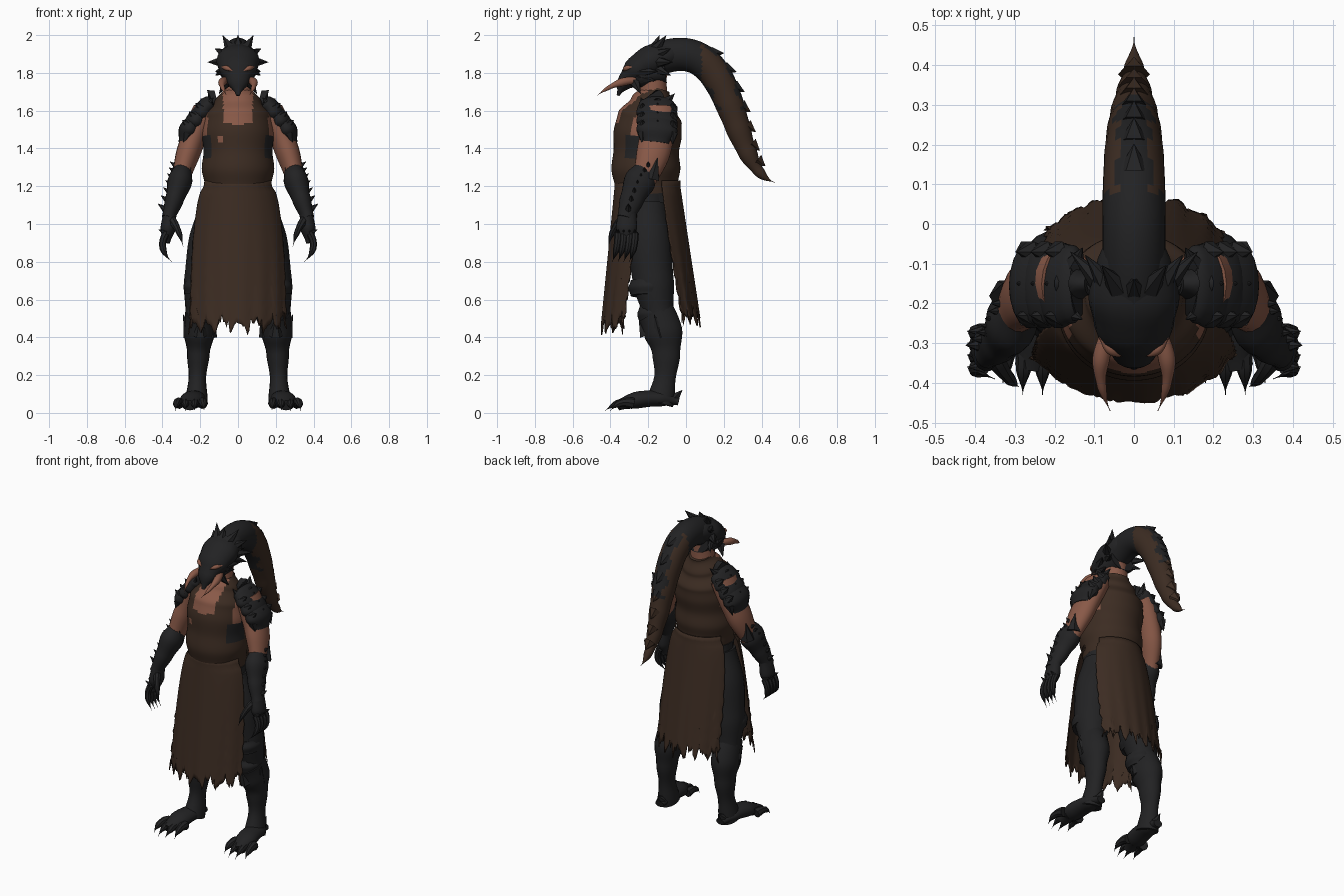
import bpy, bmesh, math, random
from mathutils import Vector

random.seed(4)
if "Cube" in bpy.data.objects:
    bpy.data.objects.remove(bpy.data.objects["Cube"])


def material(name, red, green, blue):
    mat = bpy.data.materials.new(name)
    mat.use_nodes = True
    mat.diffuse_color = (red, green, blue, 1)
    shader = mat.node_tree.nodes["Principled BSDF"]
    shader.inputs["Base Color"].default_value = mat.diffuse_color
    return mat


MATERIALS = [material("charcoal armour", .016, .016, .017),
             material("brown leather", .045, .025, .016),
             material("tan skin", .25, .1, .064)]
BLACK, BROWN, SKIN = range(len(MATERIALS))


def bezier(controls, t):
    """Point on a curve with any number of control points."""
    points = [Vector(c) for c in controls]
    while len(points) > 1:
        points = [a.lerp(b, t) for a, b in zip(points, points[1:])]
    return points[0]


def profile(values, t):
    """Smoothly blended value from an evenly spaced list."""
    place = t * (len(values) - 1)
    index = min(int(place), len(values) - 2)
    blend = place - index
    blend = blend * blend * (3 - 2 * blend)
    return values[index] * (1 - blend) + values[index + 1] * blend


def tube(bm, controls, radii, flat=1, sides=18, steps=20, color=BLACK):
    """Elliptical tube along a curve; flat scales its depth."""
    rings = []
    for i in range(steps + 1):
        t = i / steps
        center = bezier(controls, t)
        ahead, behind = min(t + .01, 1), max(t - .01, 0)
        tangent = (bezier(controls, ahead) - bezier(controls, behind)).normalized()
        guide = Vector((0, 1, 0)) if abs(tangent.x) > .9 else Vector((1, 0, 0))
        across = (guide - tangent * guide.dot(tangent)).normalized()
        deep = tangent.cross(across) * flat
        radius = max(profile(radii, t), .001)
        angles = [math.tau * k / sides for k in range(sides)]
        rings.append([bm.verts.new(center + radius * (across * math.cos(a) + deep * math.sin(a)))
                      for a in angles])
    faces = [bm.faces.new(rings[0][::-1]), bm.faces.new(rings[-1])]
    for low, high in zip(rings, rings[1:]):
        for k in range(sides):
            faces.append(bm.faces.new((low[k - 1], low[k], high[k], high[k - 1])))
    for face in faces:
        face.material_index = color


def spike(bm, base, tip, radius):
    tube(bm, [base, tip], [radius, 0], sides=6, steps=2)


def finish(name, bm, mirror=False, rule=None, thickness=0):
    bmesh.ops.recalc_face_normals(bm, faces=bm.faces)
    if rule:
        for face in bm.faces:
            face.material_index = rule(face.calc_center_median())
    mesh = bpy.data.meshes.new(name)
    bm.to_mesh(mesh)
    bm.free()
    for mat in MATERIALS:
        mesh.materials.append(mat)
    ob = bpy.data.objects.new(name, mesh)
    bpy.context.collection.objects.link(ob)
    bpy.ops.object.select_all(action="DESELECT")
    ob.select_set(True)
    bpy.context.view_layer.objects.active = ob
    bpy.ops.object.shade_smooth_by_angle(angle=math.radians(40))
    if thickness:
        ob.modifiers.new("Thickness", "SOLIDIFY").thickness = thickness
    if mirror:
        ob.modifiers.new("Mirror", "MIRROR").use_axis[0] = True


def part(name, controls, radii, mirror=False, rule=None, **options):
    bm = bmesh.new()
    tube(bm, controls, radii, **options)
    finish(name, bm, mirror, rule)


# Torso with apron bib, bare neckline, shoulder skin and dark side panels
def torso_color(c):
    side, front = abs(c.x), c.y < -.2
    neckline = front and c.z > 1.53 and side < .08
    hole = front and abs(c.x + .09) < .018 and abs(c.z - 1.45) < .02
    if neckline or hole:
        return SKIN
    if c.z < 1.16 or front and side > .14 and 1.35 < c.z < 1.47 and c.y > -.35:
        return BLACK
    return SKIN if side > .16 and c.z > 1.42 else BROWN


part("torso", [(0, -.2, 1.1), (0, -.24, 1.45), (0, -.15, 1.72)],
     [.17, .175, .192, .182, .19, .18, .125, .07], rule=torso_color,
     flat=.95, sides=72, steps=60)
part("neck", [(0, -.18, 1.6), (0, -.17, 1.8)], [.08, .07], color=SKIN)
part("hips", [(0, -.2, .86), (0, -.2, 1.16)], [.1, .19, .18], flat=.7)


# Ragged apron skirt panels, open at the sides
def skirt(name, facing, spread, depth, flare, hem):
    bm = bmesh.new()
    cols, rows, grid = 72, 26, []
    for i in range(cols + 1):
        across = 2 * i / cols - 1
        bottom = hem + .02 * random.random() + .06 * abs(math.sin(i * .3))
        bottom += random.choice((0, 0, 0, .04))
        column = []
        for j in range(rows + 1):
            z = 1.23 + (bottom - 1.23) * j / rows
            drop = max(0, 1.2 - z) / .7
            angle = across * (spread - .28 * drop + .03 * drop * math.sin(j * 2))
            fold = 1 + .008 * drop * math.sin(across * 19)
            width = .184 + .115 * math.sqrt(drop)
            column.append(bm.verts.new((
                width * math.sin(angle) * fold,
                facing * (depth + flare * drop) * math.cos(angle) * fold - .2, z)))
        grid.append(column)
    for a, b in zip(grid, grid[1:]):
        for j in range(rows):
            face = bm.faces.new((a[j], b[j], b[j + 1], a[j + 1]))
            face.material_index = BROWN
    finish(name, bm, thickness=.007)


skirt("front_apron", -1, 1.3, .178, .068, .41)
skirt("back_apron", 1, 1.12, .17, .105, .45)

# Legs, knee plates and clawed feet
part("thighs", [(.1, -.2, 1.1), (.17, -.2, .8), (.2, -.14, .5)],
     [.1, .12, .11, .08], mirror=True)
part("shins", [(.2, -.16, .53), (.21, -.06, .34), (.22, -.14, .05)],
     [.08, .083, .06, .046, .06], mirror=True, flat=1.25)
bm = bmesh.new()
for z, y, radius in ((.66, -.19, .105), (.52, -.16, .09)):
    tube(bm, [(.18, y, z + .04), (.19, y, z - .04)], [radius - .01, radius, radius - .01], 1.1)
for x, y, reach in ((.2, -.21, 0), (.25, -.14, .04), (.15, -.14, -.03), (.2, -.07, 0)):
    spike(bm, (x, y, .41), (x + reach, y * 1.2, .52), .04)
finish("knee_plates", bm, True)

bm = bmesh.new()
tube(bm, [(.22, -.04, .06), (.23, -.2, .1), (.26, -.36, .04)], [.03, .06, .065, .04], .7)
for i in range(4):
    x = .19 + .04 * i
    splay = x + .01 * i - .01
    reach = -.43 if i in (1, 2) else -.4
    tube(bm, [(x, -.28, .05), (splay, -.36, .07), (splay, reach, .01)], [.03, .02, 0], sides=8)
spike(bm, (.22, -.06, .08), (.22, -.02, .12), .03)
finish("clawed_feet", bm, True)

# Arms, spiked bracers and clawed hands
part("upper_arms", [(.17, -.15, 1.6), (.27, -.14, 1.4), (.31, -.24, 1.2)],
     [.07, .065, .045], mirror=True, flat=1.4, color=SKIN)
forearm = [(.29, -.2, 1.3), (.31, -.27, 1.2), (.37, -.32, 1.03)]
bm = bmesh.new()
tube(bm, forearm, [.045, .065, .05, .035], 1.3)
for i in range(7):
    p = bezier(forearm, i / 7)
    spike(bm, p + Vector((.03, 0, 0)), p + Vector((.07, 0, .03)), .02)
spike(bm, (.32, -.18, 1.24), (.33, -.15, 1.35), .045)
spike(bm, (.27, -.23, 1.23), (.25, -.25, 1.3), .03)
finish("spiked_bracers", bm, True)

bm = bmesh.new()
tube(bm, [(.36, -.31, 1.06), (.38, -.32, .9)], [.035, .04, .02], 1.4)
for i in range(4):
    y = -.27 - .03 * i
    tube(bm, [(.38, y, .95), (.43, y, .87), (.35, y - .03, .8)], [.02, .018, 0], sides=8)
    spike(bm, (.38, y, .95), (.42, y, .97), .016)
tube(bm, [(.35, -.34, 1.02), (.31, -.4, .97), (.29, -.41, .88)], [.024, .016, 0], sides=8)
finish("clawed_hands", bm, True)

# Overlapping shoulder plates with spikes
bm = bmesh.new()
for i in range(3):
    x, z = .17 + .035 * i, 1.61 - .045 * i
    tube(bm, [(x - .06, -.15, z + .04), (x + .02, -.15, z + .02), (x + .04, -.16, z - .09)],
         [.03, .05, .055, .035], 2)
    for y in (-.23, -.15, -.07):
        spike(bm, (x + .02, y, z), (x + .055, y, z + .03), .03)
        spike(bm, (.27, y, 1.48), (.29, y, 1.42), .03)
spike(bm, (.16, -.12, 1.63), (.13, -.06, 1.69), .04)
spike(bm, (.17, -.22, 1.62), (.13, -.24, 1.67), .03)
finish("spiked_pauldrons", bm, True)

# Beaked helmet with fans of swept spikes
part("helmet", [(0, -.36, 1.68), (0, -.31, 1.82), (0, -.15, 1.9), (0, -.03, 1.9)],
     [.01, .06, .1, .115, .095, .07], flat=.75)
part("jaw", [(0, -.11, 1.81), (0, -.33, 1.78), (0, -.33, 1.71)], [.085, .09, .05, .01], flat=.75)
bm = bmesh.new()
for y, z, reach in ((-.17, 1.86, .14), (-.25, 1.81, .1)):
    for i in range(5):
        angle = i * .53
        outward = Vector((math.sin(angle), 0, math.cos(angle)))
        center = Vector((0, y, z))
        sweep = Vector((0, .03 + .07 * math.sin(angle), 0))
        spike(bm, center + outward * .06, center + sweep + outward * (reach + .02 * (i % 2)), .04)
spike(bm, (.06, -.27, 1.75), (.1, -.24, 1.69), .03)
finish("helmet_spikes", bm, True)
part("eye_slits", [(.03, -.33, 1.81), (.06, -.33, 1.83), (.09, -.27, 1.83)],
     [.004, .013, .004], mirror=True, color=SKIN)
part("tusks", [(.06, -.27, 1.76), (.11, -.37, 1.76), (.06, -.47, 1.68)],
     [.02, .022, .012, 0], mirror=True, color=SKIN)


# Great curved horn sweeping behind the head, with a ridge of spikes
def horn_color(c):
    wave = .012 * math.sin(c.z * 60)
    flank = c.y > .08 and abs(c.x) > .042 + wave
    return BROWN if flank or c.z < 1.6 + wave else BLACK


horn = [(0, -.2, 1.85), (0, .3, 2.1), (0, .2, 1.3), (0, .47, 1.22)]
horn_radii = [.08 * (1 - (i / 8) ** 3) for i in range(9)]
bm = bmesh.new()
tube(bm, horn, horn_radii, 1.1, sides=28, steps=60)
for i in range(3, 10):
    t = i / 11
    p = bezier(horn, t)
    along = (bezier(horn, t + .02) - p).normalized()
    outward = Vector((0, -along.z, along.y)) * profile(horn_radii, t)
    spike(bm, p + outward * .8, p + outward * 1.35 + along * .05, .04)
finish("curved_horn", bm, rule=horn_color)
